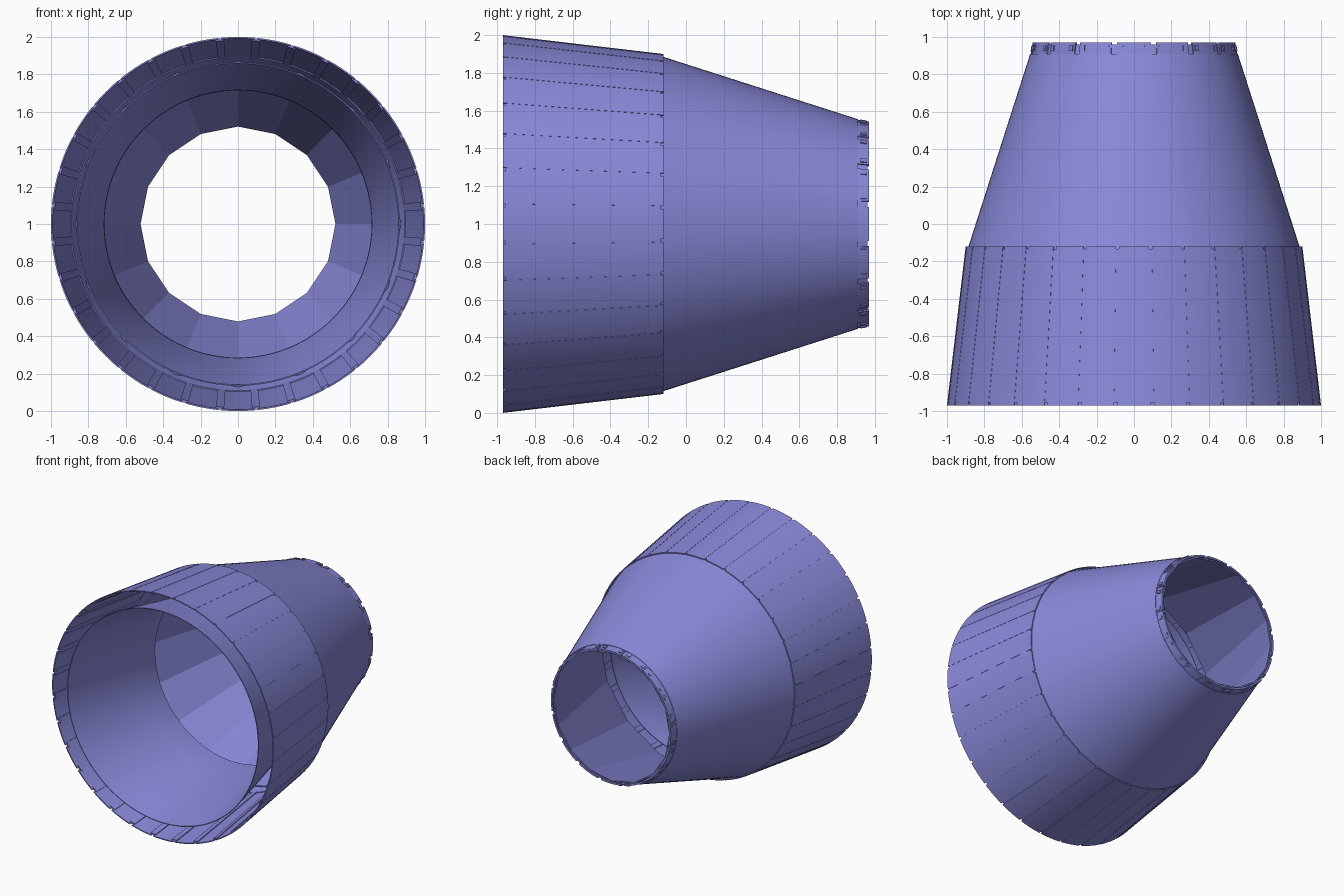
import bpy, bmesh
from math import sin, cos, radians

old = bpy.data.objects.get("Cube")
if old:
    bpy.data.objects.remove(old)

violet = bpy.data.materials.new("violet_metal")
violet.use_nodes = True
COLOUR = (0.25, 0.25, 0.70, 1)
violet.diffuse_color = COLOUR
violet.node_tree.nodes["Principled BSDF"].inputs["Base Color"].default_value = COLOUR


def add_plate(bm, profile, centre, half, steps):
    """Sweep a closed (y, radius) profile over an arc about the y axis."""
    full = half >= 180
    rows = []
    for i in range(steps if full else steps + 1):
        a = radians(centre - half + 2 * half * i / steps)
        rows.append([bm.verts.new((r * sin(a), y, 1 + r * cos(a))) for y, r in profile])
    n = len(profile)
    for i in range(steps):
        p, q = rows[i], rows[(i + 1) % len(rows)]
        for j in range(n):
            k = (j + 1) % n
            bm.faces.new((p[j], p[k], q[k], q[j]))
    if not full:
        bm.faces.new(rows[0])
        bm.faces.new(rows[-1])


def sheet(path, thick):
    """Give a (y, radius) path an inward thickness."""
    return path + [(y, r - thick) for y, r in reversed(path)]


def build(name, path, thick, count=1, half=180, steps=96, offset=0, smooth=True):
    bm = bmesh.new()
    for i in range(count):
        add_plate(bm, sheet(path, thick), offset + 360 * i / count, half, steps)
    bmesh.ops.recalc_face_normals(bm, faces=bm.faces)
    mesh = bpy.data.meshes.new(name)
    bm.to_mesh(mesh)
    bm.free()
    obj = bpy.data.objects.new(name, mesh)
    bpy.context.collection.objects.link(obj)
    mesh.materials.append(violet)
    if smooth:
        bpy.ops.object.select_all(action='DESELECT')
        obj.select_set(True)
        bpy.context.view_layer.objects.active = obj
        bpy.ops.object.shade_smooth_by_angle(angle=radians(15))
    return obj


# Outer shroud: flaps with slim seal strips recessed under the seams
FLAPS = 32
pitch = 360 / FLAPS
build("shroud_flaps", [(-0.97, 1.0), (-0.12, 0.9)], 0.008, FLAPS, pitch / 2 - 0.5, 4)
build("shroud_seals", [(-0.955, 0.997), (-0.135, 0.9)], 0.014, FLAPS, 1.3, 2, pitch / 2)

# Inner liner: tapering duct ending in a short straight collar
build("liner", [(-0.97, 0.865), (-0.28, 0.722), (-0.05, 0.72)], 0.006)

# Rear cone: smooth outer skin over flat inner petals
PETALS = 16
build("cone_skin", [(-0.16, 0.897), (-0.12, 0.885), (0.91, 0.555)], 0.006)
build("inner_petals", [(-0.12, 0.872), (0.96, 0.531)], 0.01, steps=PETALS, smooth=False)

# Exit ring: stepped tabs with recessed seals and small hinge blocks
step = 360 / PETALS
build("exit_tabs", [(0.905, 0.553), (0.97, 0.542)], 0.015, PETALS, step / 2 - 1.6, 4)
build("exit_seals", [(0.905, 0.546), (0.96, 0.536)], 0.012, PETALS, 2.5, 2, step / 2)
for side in (-1, 1):
    build("exit_hinges", [(0.925, 0.556), (0.955, 0.551)], 0.012,
          PETALS, 1.2, 2, step / 2 + side * 4)
